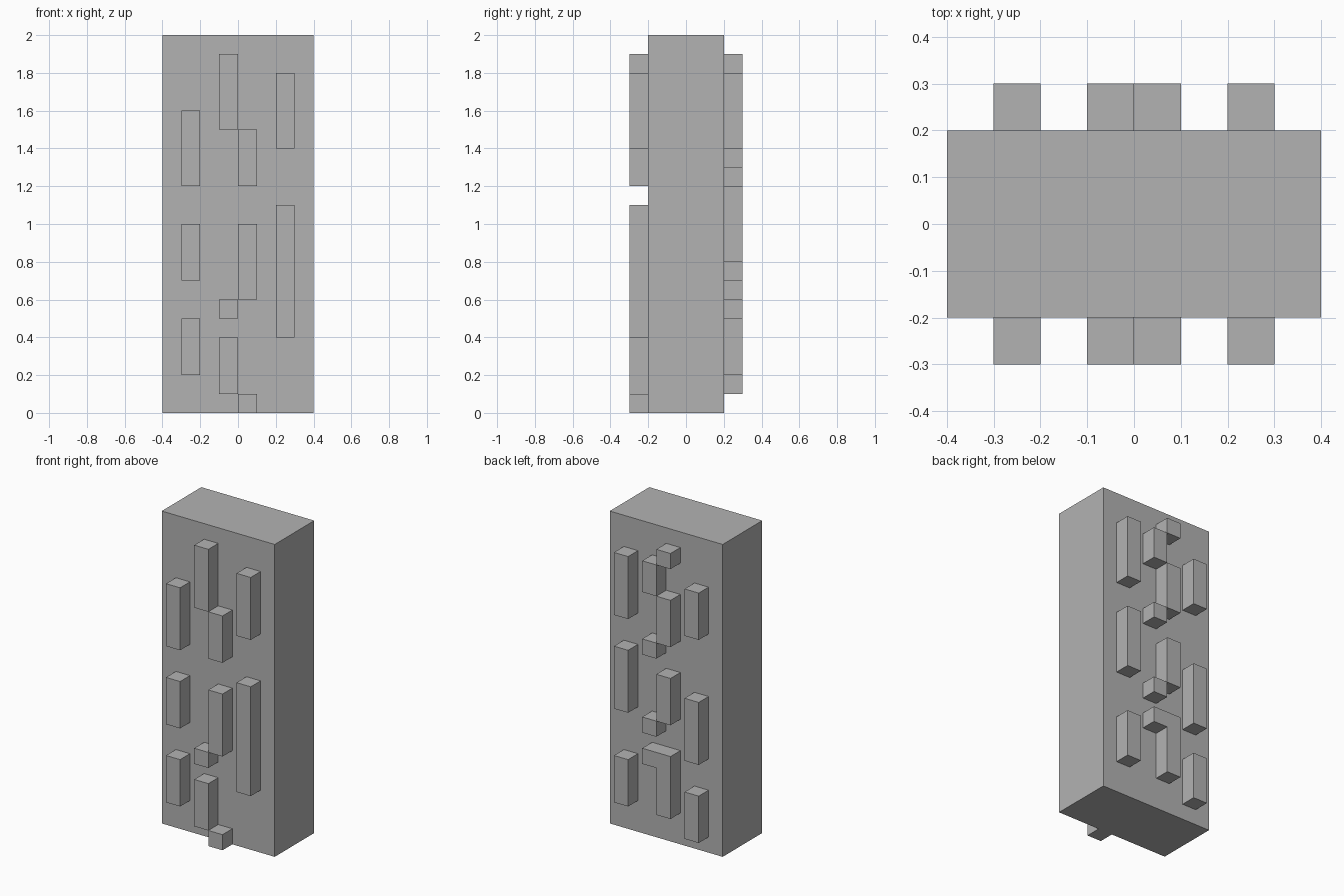
import bpy
import bmesh
from mathutils import Matrix, Vector

cube = bpy.data.objects.get("Cube")
if cube:
    bpy.data.objects.remove(cube, do_unlink=True)

GREY = (0.45, 0.45, 0.45, 1)
grey = bpy.data.materials.new("plain grey")
grey.use_nodes = True
grey.diffuse_color = GREY
grey.node_tree.nodes["Principled BSDF"].inputs["Base Color"].default_value = GREY


def box(name, low, high):
    """Axis-aligned flat-shaded block between two corners."""
    low, high = Vector(low), Vector(high)
    bm = bmesh.new()
    place = Matrix.Translation((low + high) / 2) @ Matrix.Diagonal((*(high - low), 1))
    bmesh.ops.create_cube(bm, size=1, matrix=place)
    mesh = bpy.data.meshes.new(name)
    bm.to_mesh(mesh)
    bm.free()
    mesh.materials.append(grey)
    obj = bpy.data.objects.new(name, mesh)
    bpy.context.collection.objects.link(obj)
    return obj


# Upright slab
box("slab", (-0.4, -0.2, 0), (0.4, 0.2, 2))

# Raised bars: for each column's lower x, the bottom and top of its bars
front_columns = {
    -0.3: [(0.2, 0.5), (0.7, 1.0), (1.2, 1.6)],
    -0.1: [(0.1, 0.4), (0.5, 0.6), (1.5, 1.9)],
    0.0: [(0.0, 0.1), (0.6, 1.0), (1.2, 1.5)],
    0.2: [(0.4, 1.1), (1.4, 1.8)],
}
back_columns = {
    -0.3: [(0.1, 0.4), (0.6, 1.0), (1.4, 1.7)],
    -0.1: [(0.2, 0.6), (0.8, 1.1), (1.3, 1.6), (1.8, 1.9)],
    0.0: [(0.5, 0.6), (0.7, 0.8), (1.2, 1.3), (1.6, 1.8)],
    0.2: [(0.2, 0.5), (0.8, 1.2), (1.4, 1.8)],
}
for side, y, columns in (("front", -0.3, front_columns), ("back", 0.2, back_columns)):
    for c, (x, bars) in enumerate(columns.items(), 1):
        for r, (bottom, top) in enumerate(bars, 1):
            box(f"{side}_bar_{c}_{r}", (x, y, bottom), (x + 0.1, y + 0.1, top))
